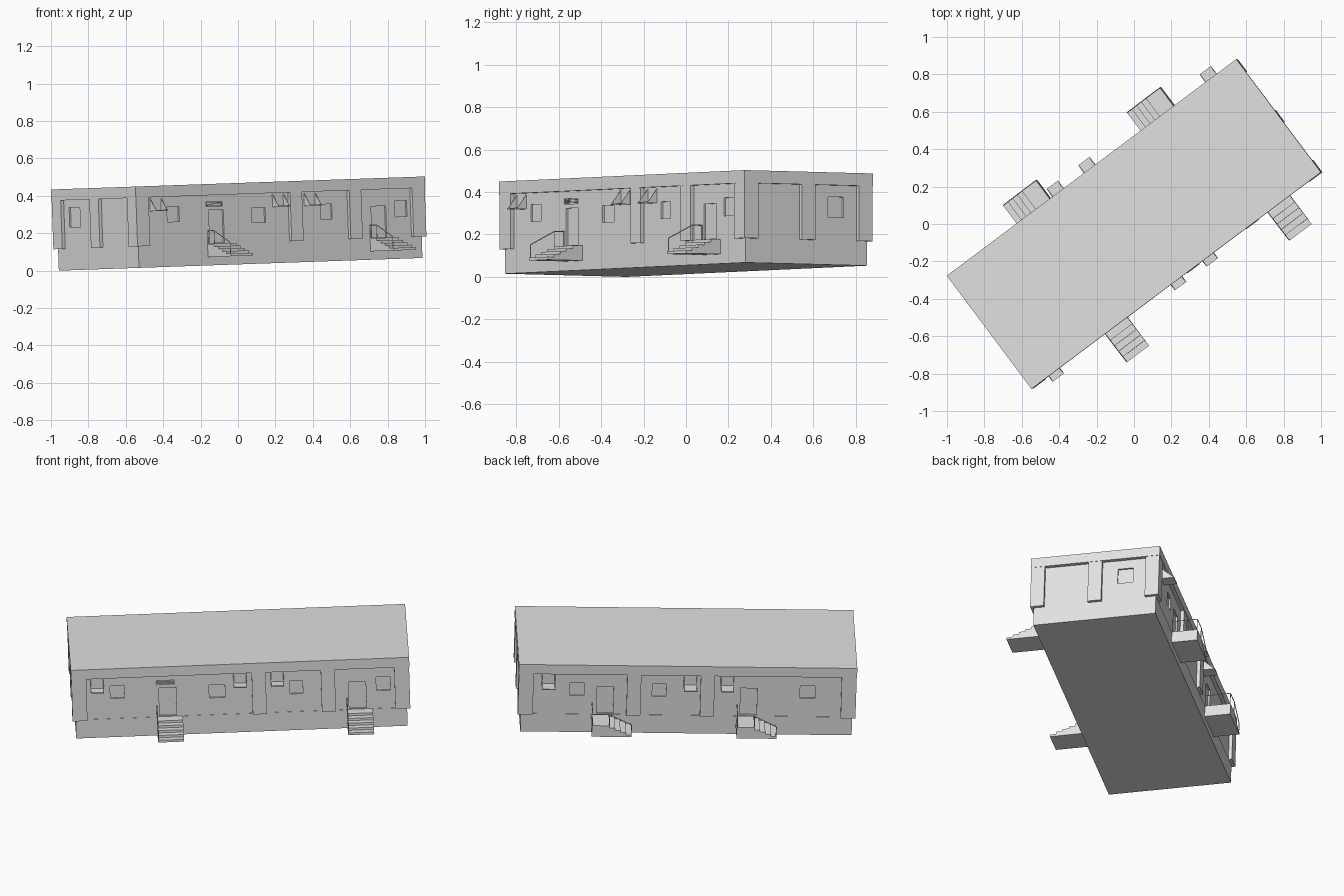
import bpy, bmesh, math
from mathutils import Matrix, Vector

if "Cube" in bpy.data.objects:
    bpy.data.objects.remove(bpy.data.objects["Cube"])

# Whole building is turned in plan and leans slightly
PLACE = (Matrix.Translation((0.0142, 0, 0.034))
         @ Matrix.Rotation(math.radians(-2), 4, 'Y')
         @ Matrix.Rotation(math.radians(36.8), 4, 'Z'))
grey = bpy.data.materials.new("plain_grey")
grey.diffuse_color = (0.75, 0.75, 0.75, 1)
grey.use_nodes = True
grey.node_tree.nodes["Principled BSDF"].inputs["Base Color"].default_value = grey.diffuse_color

HX, HY, ROOF_Z0, ROOF_Z1, BASE_Z = 0.967, 0.378, 0.375, 0.435, 0.115
WX, WY = HX - 0.022, HY - 0.022


def finish(name, bm):
    bmesh.ops.recalc_face_normals(bm, faces=bm.faces)
    me = bpy.data.meshes.new(name)
    bm.to_mesh(me)
    bm.free()
    me.materials.append(grey)
    ob = bpy.data.objects.new(name, me)
    ob.matrix_world = PLACE
    bpy.context.collection.objects.link(ob)
    return ob


def add_box(bm, x0, x1, y0, y1, z0, z1):
    m = (Matrix.Translation(((x0 + x1) / 2, (y0 + y1) / 2, (z0 + z1) / 2))
         @ Matrix.Diagonal((abs(x1 - x0), abs(y1 - y0), abs(z1 - z0), 1)))
    bmesh.ops.create_cube(bm, size=1, matrix=m)


def box(name, *dims):
    bm = bmesh.new()
    add_box(bm, *dims)
    return finish(name, bm)


def prism(name, points, offset):
    """Extrude a flat outline of 3D points along offset."""
    bm = bmesh.new()
    f = bm.faces.new([bm.verts.new(p) for p in points])
    r = bmesh.ops.extrude_face_region(bm, geom=[f])
    bmesh.ops.translate(bm, vec=offset,
                        verts=[v for v in r["geom"] if isinstance(v, bmesh.types.BMVert)])
    return finish(name, bm)


def rods(name, paths, r=0.0025):
    bm = bmesh.new()
    for path in paths:
        for a, b in zip(path, path[1:]):
            a, b = Vector(a), Vector(b)
            m = Matrix.Translation((a + b) / 2) @ (b - a).to_track_quat('Z', 'Y').to_matrix().to_4x4()
            bmesh.ops.create_cone(bm, cap_ends=True, segments=4, radius1=r, radius2=r,
                                  depth=(b - a).length, matrix=m)
    return finish(name, bm)


# Main masses
box("base", -WX - .002, WX + .002, -WY - .002, WY + .002, 0, BASE_Z)
walls = box("walls", -WX, WX, -WY, WY, BASE_Z, ROOF_Z0)
box("roof", -HX, HX, -HY, HY, ROOF_Z0, ROOF_Z1)

# Corner and intermediate pillars
P = 0.002
for i, sx in enumerate((-1, 1)):
    for j, sy in enumerate((-1, 1)):
        bx, by = sx * (HX - P), sy * (HY - P)
        box(f"corner_pillar_{i}{j}", bx, bx - sx * .085, by, by - sy * .08, BASE_Z, ROOF_Z0)
    box(f"end_pillar_{i}", sx * (HX - P), sx * (WX - .02), -.04, .04, BASE_Z, ROOF_Z0)
for side, starts in ((-1, (.065, .46)), (1, (.265, -.155))):
    for x in starts:
        box("side_pillar", x, x + .08, side * (HY - P), side * (WY - .02), BASE_Z, ROOF_Z0)

# Window and door recesses: (start, end, bottom, top) along each wall
DEPTH = 0.01
front = [(-.745, -.665, .24, .32), (-.18, -.09, .22, .30), (.28, .355, .225, .305),
         (.775, .855, .225, .31), (-.467, -.37, .12, .295), (.617, .715, .12, .285),
         (-.483, -.375, .315, .34)]
back = [(.59, .67, .23, .31), (.12, .20, .23, .31), (-.73, -.645, .23, .31),
        (.42, .515, .12, .29), (-.40, -.305, .12, .29)]
cut = bmesh.new()
for side, openings in ((-1, front), (1, back)):
    for x0, x1, z0, z1 in openings:
        add_box(cut, x0, x1, side * (WY - DEPTH), side * (WY + .05), z0, z1)
add_box(cut, -WX - .05, -WX + DEPTH, .155, .25, .23, .335)
add_box(cut, WX - DEPTH, WX + .05, .13, .22, .225, .32)
cutter = finish("opening_cutter", cut)
cutter.hide_render = True
cutter.hide_set(True)
mod = walls.modifiers.new("openings", 'BOOLEAN')
mod.operation, mod.object, mod.solver = 'DIFFERENCE', cutter, 'EXACT'

# Vent slats above the first front door
for k in range(3):
    z = .319 + k * .007
    box("vent_slat", -.483, -.375, -WY - .003, -WY + DEPTH, z, z + .003)

# Window baskets: a shelf with triangular cheeks
for side, reach, starts in ((-1, .413, (-.857, -.04, .172)), (1, .432, (.757, -.054, -.265))):
    for x in starts:
        w, y0, y1, z0, z1 = .076, side * WY, side * reach, .300, .368
        box("basket_shelf", x, x + w, y0, y1, z0, z0 + .006)
        for cx in (x, x + w - .003):
            prism("basket_cheek", [(cx, y0, z0), (cx, y1, z0), (cx, y0, z1)], (.003, 0, 0))


def step_profile(landing, tread, n=4, low=.045, high=BASE_Z):
    """Side outline of a stair as (run, height) pairs."""
    rise = (high - low) / (n + 1)
    pts = [(0, low), (0, high), (landing, high)]
    for k in range(n):
        h = high - rise * (k + 1)
        pts += [(landing + tread * k, h), (landing + tread * (k + 1), h)]
    return pts + [(landing + tread * n, low)]


# Front stairs run straight out, with a handrail on the left
for x in (-.484, .602):
    prof = step_profile(.06, .0365)
    prism("front_stair", [(x, -WY - r, z) for r, z in prof], (.149, 0, 0))
    e = x + .003
    rods("front_handrail", [
        [(e, -WY, .185), (e, -WY - .06, .185), (e, -WY - .2, .12), (e, -WY - .2, .055)],
        [(e, -WY - .06, .185), (e, -WY - .06, BASE_Z)], [(e, -WY - .003, .185), (e, -WY - .003, BASE_Z)]])

# Back stairs run along the wall, with a rail round the landing
for x in (.545, -.283):
    prof = step_profile(.1, .032)
    prism("back_stair", [(x - r, WY, z) for r, z in prof], (0, .152, 0))
    e, o = x - .003, WY + .149
    rods("back_handrail", [
        [(e, WY, .185), (e, o, .185), (x - .1, o, .185), (x - .226, o, .12), (x - .226, o, .055)],
        [(e, o, .185), (e, o, BASE_Z)], [(x - .1, o, .185), (x - .1, o, BASE_Z)]])
